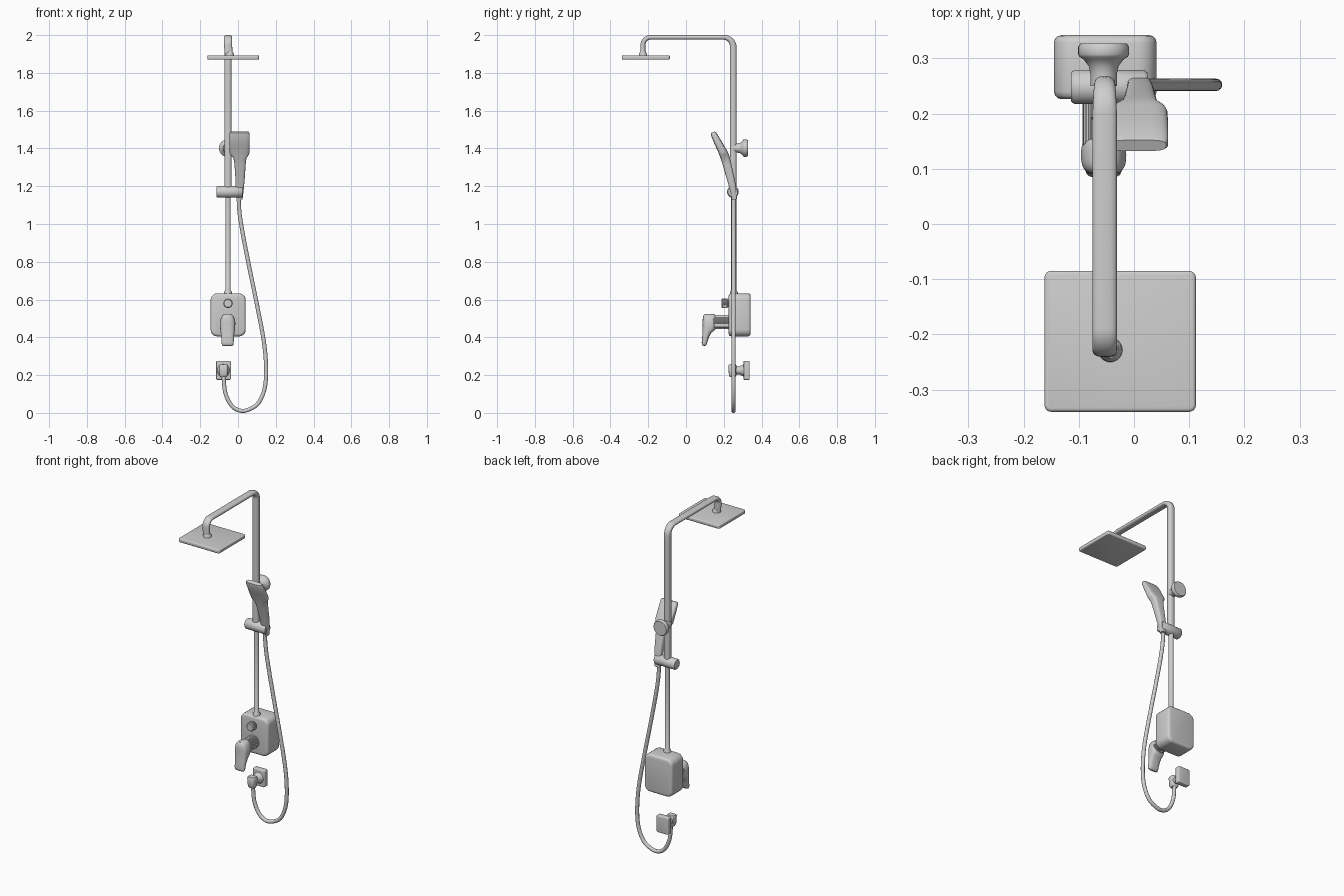
import bpy, bmesh, math
from mathutils import Vector

metal = bpy.data.materials.new("light grey metal")
metal.diffuse_color = (0.62, 0.62, 0.62, 1)


def finish(bm, name):
    bmesh.ops.recalc_face_normals(bm, faces=bm.faces)
    me = bpy.data.meshes.new(name)
    bm.to_mesh(me)
    bm.free()
    me.materials.append(metal)
    ob = bpy.data.objects.new(name, me)
    bpy.context.collection.objects.link(ob)
    return ob


def sweep(name, rings, side, n=24, power=2.0, groove=0.0):
    """Skin (x, y, z, half width, half depth) rings; side is the width direction."""
    bm = bmesh.new()
    side = Vector(side)
    pts = [Vector(r[:3]) for r in rings]
    loops = []
    for i, r in enumerate(rings):
        t = (pts[min(i + 1, len(pts) - 1)] - pts[max(i - 1, 0)]).normalized()
        other = t.cross(side).normalized()
        loop = []
        for k in range(n):
            a = 2 * math.pi * k / n
            c, s = math.cos(a), math.sin(a)
            f = 1 - groove * (k % 2)
            u = math.copysign(abs(c) ** (2 / power), c) * r[3] * f
            v = math.copysign(abs(s) ** (2 / power), s) * r[4] * f
            loop.append(bm.verts.new(pts[i] + side * u + other * v))
        loops.append(loop)
    for a, b in zip(loops, loops[1:]):
        for k in range(n):
            bm.faces.new((a[k], a[(k + 1) % n], b[(k + 1) % n], b[k]))
    bm.faces.new(loops[0])
    bm.faces.new(loops[-1])
    return finish(bm, name)


def turned(name, centre, axis, profile, **kw):
    """Round part along an axis; profile holds (position on axis, radius)."""
    rings = []
    for pos, r in profile:
        p = list(centre)
        p[axis] = pos
        rings.append((*p, r, r))
    return sweep(name, rings, (0, 1, 0) if axis == 0 else (1, 0, 0), **kw)


def rounded_box(name, lo, hi, axis, corner, edge):
    """Box with corners rounded about one axis, then softened edges."""
    bm = bmesh.new()
    bmesh.ops.create_cube(bm, size=1)
    for v in bm.verts:
        v.co = Vector([(lo[i] + hi[i]) / 2 + v.co[i] * (hi[i] - lo[i]) for i in range(3)])
    along = [e for e in bm.edges
             if abs((e.verts[0].co - e.verts[1].co).normalized()[axis]) > 0.9]
    bmesh.ops.bevel(bm, geom=along, offset=corner, segments=5, profile=0.5, affect='EDGES')
    sharp = [e for e in bm.edges if e.calc_face_angle(0) > 1]
    bmesh.ops.bevel(bm, geom=sharp, offset=edge, segments=3, profile=0.5, affect='EDGES')
    return finish(bm, name)


def smooth_path(p, steps=6):
    out = []
    for i in range(len(p) - 1):
        a, b, c, d = (Vector(p[max(0, min(len(p) - 1, i + j))]) for j in (-1, 0, 1, 2))
        for s in range(steps):
            t = s / steps
            out.append(0.5 * (2 * b + (c - a) * t + (2 * a - 5 * b + 4 * c - d) * t * t
                              + (3 * b - a - 3 * c + d) * t ** 3))
    return out + [Vector(p[-1])]


PX, PY = -0.053, 0.25

# Riser pipe bending into the overhead arm and down to the shower head
pipe = [(PX, PY, z, 0.019, 0.018) for z in (1.15, 1.6, 1.9)]
for i in range(9):
    a = math.pi / 2 * i / 8
    pipe.append((PX, 0.20 + 0.05 * math.cos(a), 1.938 + 0.05 * math.sin(a),
                 0.019 + 0.003 * i / 8, 0.018 - 0.006 * i / 8))
for i in range(9):
    a = math.pi / 2 * i / 8
    pipe.append((PX, -0.188 - 0.04 * math.sin(a), 1.948 + 0.04 * math.cos(a),
                 0.022, 0.012 + 0.001 * i / 8))
pipe.append((PX + 0.005, -0.228, 1.885, 0.02, 0.014))
sweep("riser_and_arm", pipe, (1, 0, 0), n=28, power=2.5)
turned("lower_riser", (PX, 0.253, 0), 2,
       [(0.61, 0.021), (0.64, 0.021), (0.65, 0.014), (1.17, 0.014)])

# Overhead shower
rounded_box("overhead_shower_plate", (-0.162, -0.34, 1.87), (0.112, -0.085, 1.893), 2, 0.012, 0.006)
turned("overhead_joint", (-0.043, -0.228, 0), 2, [(1.885, 0.023), (1.902, 0.021), (1.912, 0.015)])

# Wall bracket behind the riser
turned("wall_bracket", (-0.055, 0, 1.402), 1,
       [(0.25, 0.024), (0.272, 0.024), (0.286, 0.027), (0.298, 0.036), (0.303, 0.044),
        (0.307, 0.046), (0.321, 0.046), (0.327, 0.042)], n=32)

# Sliding holder
turned("slide_holder", (0, 0.248, 1.17), 0,
       [(-0.114, 0.026), (-0.108, 0.031), (0.018, 0.031), (0.024, 0.026)], n=32)

# Hand shower: handle widening into a flat rectangular head
hand = [(0.008, 0.256, 1.13, 0.016, 0.014), (0.009, 0.25, 1.18, 0.021, 0.017),
        (0.011, 0.239, 1.23, 0.024, 0.020), (0.011, 0.216, 1.32, 0.030, 0.023),
        (0.010, 0.207, 1.352, 0.035, 0.024), (0.009, 0.201, 1.368, 0.048, 0.024),
        (0.008, 0.196, 1.380, 0.053, 0.023), (0.008, 0.170, 1.430, 0.054, 0.020),
        (0.008, 0.147, 1.475, 0.054, 0.016), (0.008, 0.142, 1.486, 0.050, 0.011)]
sweep("hand_shower", hand, (1, 0, 0), n=36, power=3.6)

# Flexible hose
HY = 0.252
line = [(0.003, 1.15), (0.008, 1.06), (0.026, 0.945), (0.06, 0.77), (0.105, 0.55), (0.138, 0.37),
        (0.149, 0.23), (0.140, 0.125), (0.106, 0.05), (0.055, 0.017), (0.01, 0.012),
        (-0.035, 0.04), (-0.068, 0.11), (-0.077, 0.21)]
hose = smooth_path([(x, HY, z) for x, z in line])
sweep("hose", [(*p, 0.011, 0.011) for p in hose], (0, 1, 0), n=14)

# Mixer body with diverter knob
rounded_box("mixer_body", (-0.145, 0.226, 0.405), (0.041, 0.342, 0.633), 1, 0.036, 0.014)
turned("diverter_knob", (PX, 0, 0.58), 1,
       [(0.188, 0.021), (0.193, 0.026), (0.218, 0.026), (0.221, 0.02), (0.235, 0.02)],
       n=48, groove=0.07)

# Mixer lever on a ribbed neck
turned("lever_neck", (-0.055, 0, 0.481), 1, [(0.13, 0.038), (0.18, 0.038), (0.235, 0.038)],
       n=80, groove=0.04)
lever = [(0.125, 0.523, 0.018, 0.026), (0.125, 0.517, 0.027, 0.032), (0.125, 0.505, 0.035, 0.036),
         (0.125, 0.480, 0.041, 0.037), (0.122, 0.452, 0.040, 0.035), (0.111, 0.432, 0.037, 0.025),
         (0.104, 0.405, 0.034, 0.018), (0.097, 0.370, 0.032, 0.014), (0.095, 0.359, 0.030, 0.011),
         (0.094, 0.355, 0.024, 0.006)]
sweep("lever", [(-0.055, *r) for r in lever], (1, 0, 0), n=32, power=2.8)

# Wall outlet for the hose
rounded_box("outlet_plate", (-0.116, 0.305, 0.175), (-0.037, 0.337, 0.276), 1, 0.008, 0.005)
turned("outlet_stem", (-0.077, 0, 0.225), 1,
       [(0.25, 0.02), (0.28, 0.021), (0.295, 0.027), (0.31, 0.036)])
outlet = [(-0.077, 0.247, 0.190, 0.017, 0.015), (-0.077, 0.247, 0.200, 0.022, 0.020),
          (-0.077, 0.246, 0.250, 0.025, 0.022), (-0.077, 0.246, 0.256, 0.021, 0.018)]
sweep("outlet_elbow", outlet, (1, 0, 0), power=4)

# Shading
for ob in bpy.context.collection.objects:
    ob.select_set(True)
    bpy.context.view_layer.objects.active = ob
bpy.ops.object.shade_smooth_by_angle(angle=math.radians(40))
